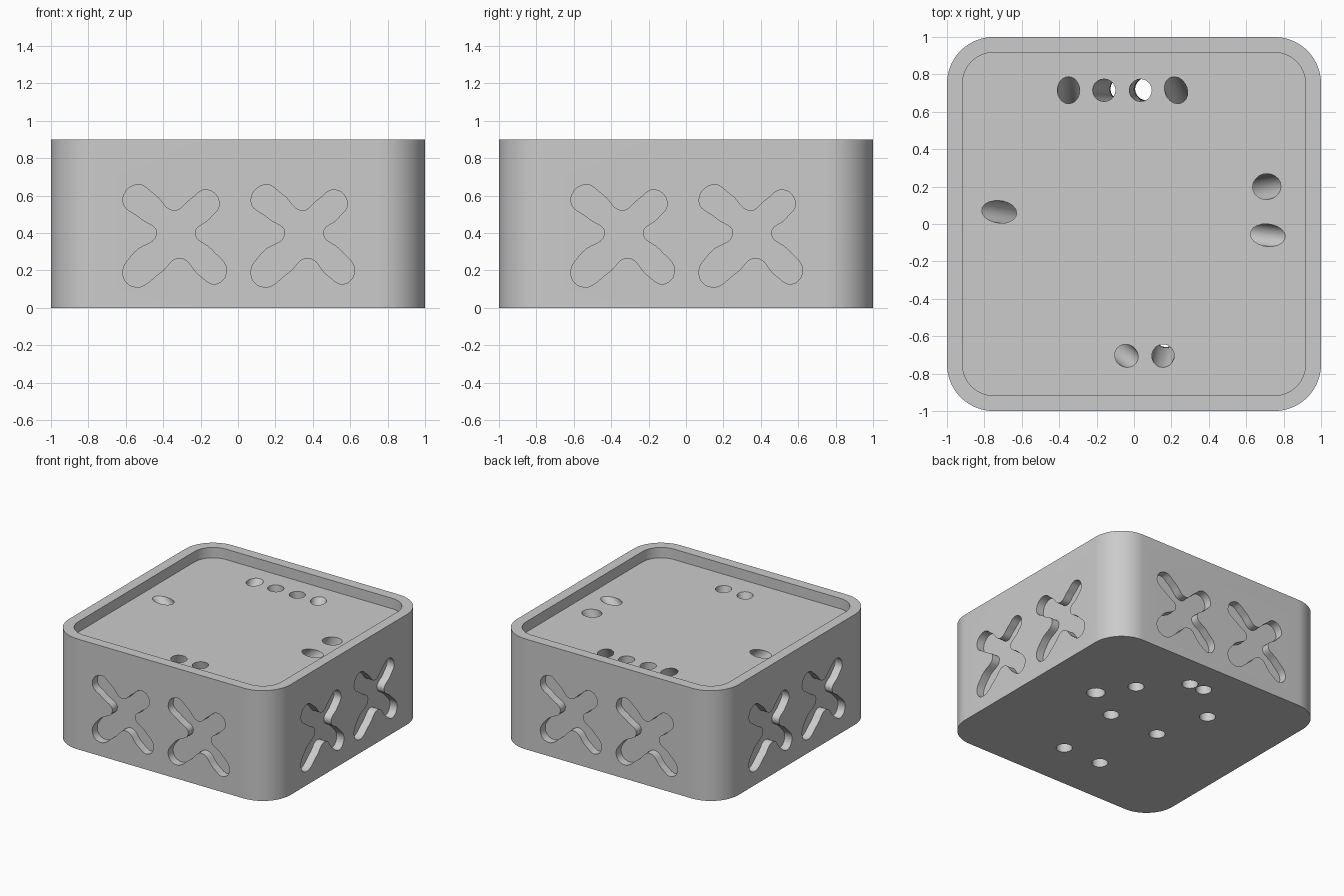
import bpy, bmesh, math
from mathutils import Vector, Matrix

if "Cube" in bpy.data.objects:
    bpy.data.objects.remove(bpy.data.objects["Cube"], do_unlink=True)

HEIGHT, FLOOR, RIM, RECESS = 0.9, 0.815, 0.083, 0.065

grey = bpy.data.materials.new("plain_grey")
grey.use_nodes = True
grey.diffuse_color = (0.6, 0.6, 0.6, 1)
grey.node_tree.nodes["Principled BSDF"].inputs["Base Color"].default_value = (0.6, 0.6, 0.6, 1)


def add_object(name, data):
    ob = bpy.data.objects.new(name, data)
    bpy.context.collection.objects.link(ob)
    return ob


def rounded_block(name, half, radius, z0, z1, steps=20):
    """Upright block with a rounded square plan."""
    bm = bmesh.new()
    ring = []
    for corner in range(4):
        mid = math.radians(45 + 90 * corner)
        centre = Vector((math.cos(mid), math.sin(mid), 0)) * (half - radius) * math.sqrt(2)
        for i in range(steps + 1):
            a = math.radians(90 * (corner + i / steps))
            p = centre + radius * Vector((math.cos(a), math.sin(a), 0))
            ring.append(bm.verts.new((p.x, p.y, z0)))
    base = bm.faces.new(ring)
    top = bmesh.ops.extrude_face_region(bm, geom=[base])
    moved = [v for v in top["geom"] if isinstance(v, bmesh.types.BMVert)]
    bmesh.ops.translate(bm, verts=moved, vec=(0, 0, z1 - z0))
    bmesh.ops.recalc_face_normals(bm, faces=bm.faces)
    me = bpy.data.meshes.new(name)
    bm.to_mesh(me)
    bm.free()
    return add_object(name, me)


def solid_from_curve(name, curve, matrix=Matrix()):
    """Turn a curve into a closed mesh cutter."""
    ob = add_object(name, curve)
    bpy.context.view_layer.update()
    me = bpy.data.meshes.new_from_object(ob.evaluated_get(bpy.context.evaluated_depsgraph_get()))
    bpy.data.objects.remove(ob, do_unlink=True)
    bm = bmesh.new()
    bm.from_mesh(me)
    bmesh.ops.remove_doubles(bm, verts=bm.verts, dist=1e-5)
    bmesh.ops.recalc_face_normals(bm, faces=bm.faces)
    bm.transform(matrix)
    bm.to_mesh(me)
    bm.free()
    return add_object(name, me)


def cut(target, cutter):
    """Subtract the cutter and discard it."""
    mod = target.modifiers.new("cut", "BOOLEAN")
    mod.operation, mod.solver, mod.object = "DIFFERENCE", "EXACT", cutter
    bpy.context.view_layer.update()
    me = bpy.data.meshes.new_from_object(target.evaluated_get(bpy.context.evaluated_depsgraph_get()))
    target.modifiers.clear()
    target.data = me
    bpy.data.objects.remove(cutter, do_unlink=True)


def tunnel(top, bottom, radius):
    """Bent tube: upright at the underside, leaning outward at the tray floor."""
    a, b = Vector((*bottom, 0)), Vector((*top, FLOOR))
    bend = Vector((*bottom, FLOOR / 2))
    lean = (b - bend) * 0.07 / (FLOOR / 2)
    c = bpy.data.curves.new("tunnel", "CURVE")
    c.dimensions = "3D"
    c.bevel_depth, c.bevel_resolution = radius, 8
    c.resolution_u, c.use_fill_caps = 14, True
    sp = c.splines.new("BEZIER")
    sp.bezier_points.add(3)
    down = Vector((0, 0, -0.06))
    rows = [(a + down, a + down * 1.3, a + down * 0.7),
            (a, a + down * 0.3, a.lerp(bend, 2 / 3)),
            (b, b.lerp(bend, 2 / 3), b + lean * 0.3),
            (b + lean, b + lean * 0.7, b + lean * 1.3)]
    for p, (co, left, right) in zip(sp.bezier_points, rows):
        p.handle_left_type = p.handle_right_type = "FREE"
        p.co, p.handle_left, p.handle_right = co, left, right
    return solid_from_curve("tunnel", c)


# Soft cross outline, seen from the front
CROSS = [(-.615, .57), (-.545, .658), (-.444, .604), (-.342, .519), (-.257, .578),
         (-.166, .631), (-.10, .56), (-.15, .48), (-.23, .40), (-.139, .31),
         (-.062, .198), (-.118, .128), (-.203, .171), (-.31, .267), (-.417, .187),
         (-.55, .112), (-.615, .176), (-.556, .294), (-.433, .40), (-.524, .481)]


def cross(shift, side):
    c = bpy.data.curves.new("cross", "CURVE")
    c.dimensions, c.fill_mode = "2D", "BOTH"
    c.extrude, c.resolution_u = RECESS, 6
    sp = c.splines.new("BEZIER")
    sp.use_cyclic_u = True
    sp.bezier_points.add(len(CROSS) - 1)
    for p, (x, z) in zip(sp.bezier_points, CROSS):
        p.co = (x + shift, z, 0)
        p.handle_left_type = p.handle_right_type = "AUTO"
    place = (Matrix.Rotation(side * math.pi / 2, 4, "Z") @ Matrix.Translation((0, -1, 0))
             @ Matrix.Rotation(math.pi / 2, 4, "X"))
    return solid_from_curve("cross", c, place)


# Body with shallow tray on top
body = rounded_block("box_body", 1, 0.25, 0, HEIGHT)
cut(body, rounded_block("tray", 1 - RIM, 0.25 - RIM, FLOOR, HEIGHT + 0.1))

# Two sunken crosses on each side
for side in range(4):
    for shift in (0, 0.685):
        cut(body, cross(shift, side))

# Tunnels from tray floor to underside: top, bottom, radius
TUNNELS = [((-.35, .715), (-.344, .434), .06), ((-.16, .715), (-.066, .722), .06),
           ((.035, .715), (.066, .722), .06), ((.225, .715), (.347, .436), .06),
           ((.71, .2), (.517, .177), .069), ((.715, -.06), (.222, 0), .06),
           ((-.72, .065), (-.222, 0), .06), ((-.04, -.705), (-.172, -.598), .06),
           ((.155, -.705), (.172, -.598), .06)]
for top, bottom, radius in TUNNELS:
    cut(body, tunnel(top, bottom, radius))

body.data.materials.clear()
body.data.materials.append(grey)
for face in body.data.polygons:
    face.material_index = 0
bpy.ops.object.select_all(action="DESELECT")
body.select_set(True)
bpy.context.view_layer.objects.active = body
bpy.ops.object.shade_smooth_by_angle(angle=math.radians(30))
